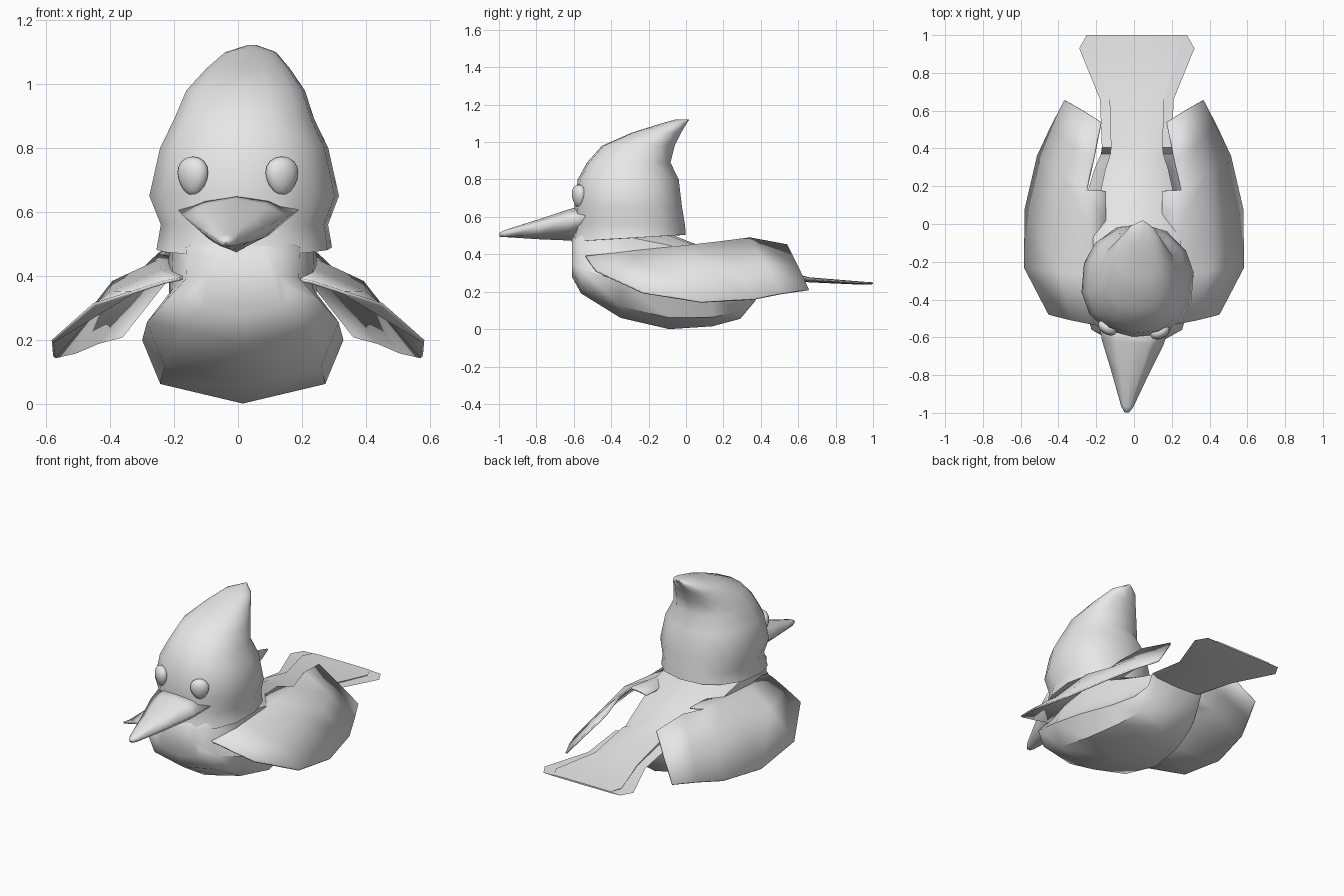
import bpy, bmesh, math
from mathutils import Matrix, Vector

cube = bpy.data.objects.get("Cube")
if cube:
    bpy.data.objects.remove(cube, do_unlink=True)

grey = bpy.data.materials.new("plain_grey")
grey.use_nodes = True
grey.diffuse_color = (0.8, 0.8, 0.8, 1)
grey.node_tree.nodes["Principled BSDF"].inputs["Base Color"].default_value = grey.diffuse_color


def finish(name, bm, angle=50, matrix=None):
    """Turn a bmesh into a smooth shaded grey object."""
    bmesh.ops.recalc_face_normals(bm, faces=bm.faces)
    if matrix:
        bm.transform(matrix)
    mesh = bpy.data.meshes.new(name)
    bm.to_mesh(mesh)
    bm.free()
    mesh.materials.append(grey)
    obj = bpy.data.objects.new(name, mesh)
    bpy.context.collection.objects.link(obj)
    bpy.ops.object.select_all(action='DESELECT')
    obj.select_set(True)
    bpy.context.view_layer.objects.active = obj
    bpy.ops.object.shade_smooth_by_angle(angle=math.radians(angle))
    return obj


def loft(rings):
    """Skin closed rings of points and cap both ends."""
    bm = bmesh.new()
    loops = [[bm.verts.new(p) for p in ring] for ring in rings]
    n = len(loops[0])
    for a, b in zip(loops, loops[1:]):
        for i in range(n):
            j = (i + 1) % n
            bm.faces.new((a[i], a[j], b[j], b[i]))
    bm.faces.new(loops[0])
    bm.faces.new(loops[-1])
    return bm


# Body and tail: one half profile scaled along y (y, top, bottom, half width)
half = [(0, 1), (.45, .98), (.74, .88), (.73, .6), (1, .39), (.82, .12), (0, 0)]
profile = half + [(-x, z) for x, z in half[-2:0:-1]]
sections = [(-.61, .485, .28, .15), (-.56, .53, .19, .24), (-.35, .56, .06, .3),
            (-.09, .51, 0, .315), (.14, .42, .015, .27), (.29, .375, .055, .225),
            (.37, .35, .15, .19), (.405, .34, .275, .185), (.66, .277, .25, .195),
            (.93, .255, .238, .305), (1, .25, .24, .265)]
finish("body_and_tail", loft(
    [[(.015 + w * x, y, b + (t - b) * z) for x, z in profile]
     for y, t, b, w in sections]))

# Head parts share a slight turn to one side
pivot = Vector((.02, -.3, 0))
turn = Matrix.Translation(pivot) @ Matrix.Rotation(math.radians(-4.8), 4, 'Z')


def rounded(value):
    """Push a sine or cosine outwards for a slightly boxy ring."""
    return math.copysign(abs(value) ** .88, value)


# Head with swept-back crest (z, front, back, half width), relative to pivot
levels = [(.485, -.315, .3, .275), (.56, -.29, .295, .262), (.65, -.298, .28, .298),
          (.8, -.28, .262, .264), (.89, -.23, .218, .22), (.98, -.15, .24, .186),
          (1.05, .01, .275, .13), (1.1, .17, .305, .08), (1.122, .25, .32, .014)]
rings = []
for k, (z, front, back, w) in enumerate(levels):
    ring = []
    for i in range(14):
        a = math.tau * i / 14
        y = (front + back) / 2 + (back - front) / 2 * rounded(math.cos(a))
        ring.append((w * rounded(math.sin(a)), y,
                     z + (.02 * math.cos(a) if k == 0 else 0)))
    rings.append(ring)
finish("head", loft(rings), matrix=turn)

# Beak: (corner y, middle y, half width, top, corner z, bottom)
beak = [(-.18, -.27, .2, .655, .615, .472), (-.33, -.33, .163, .64, .585, .474),
        (-.48, -.48, .103, .59, .55, .48), (-.67, -.67, .032, .53, .513, .492),
        (-.7, -.7, .012, .515, .508, .5)]
finish("beak", loft([[(0, ym, t), (w * .55, (yc + ym) / 2, t * .7 + c * .3), (w, yc, c),
                      (w * .55, (yc + ym) / 2, (c + b) / 2 - .01), (0, ym, b),
                      (-w * .55, (yc + ym) / 2, (c + b) / 2 - .01), (-w, yc, c),
                      (-w * .55, (yc + ym) / 2, t * .7 + c * .3)]
                     for yc, ym, w, t, c, b in beak]), 120, turn)

# Eyes: egg shapes, narrower below
for side, label in ((1, "left_eye"), (-1, "right_eye")):
    bm = bmesh.new()
    bmesh.ops.create_uvsphere(bm, u_segments=14, v_segments=9, radius=1)
    for v in bm.verts:
        taper = 1 + .2 * v.co.z
        v.co = (v.co.x * .053 * taper, v.co.y * .034 * taper, v.co.z * .061)
    bm.transform(Matrix.Translation((side * .14, -.262, .712)) @
                 Matrix.Rotation(side * .5, 4, 'Z'))
    finish(label, bm, 60, turn)

# Wings: rows from front to back, each running from the body outwards
rows = [[(.18, -.54, .39), (.23, -.53, .38), (.33, -.51, .348), (.45, -.48, .31)],
        [(.15, -.3, .41), (.24, -.28, .415), (.4, -.25, .345), (.58, -.23, .195)],
        [(.15, 0, .435), (.25, .01, .445), (.39, .04, .38), (.575, .08, .145)],
        [(.15, .175, .445), (.25, .18, .465), (.385, .27, .33), (.51, .36, .16)],
        [(.215, .34, .487), (.33, .42, .345), (.44, .51, .19)],
        [(.175, .54, .45), (.27, .6, .33), (.365, .655, .21)]]
for side, label in ((1, "left_wing"), (-1, "right_wing")):
    bm = bmesh.new()
    grid = [[bm.verts.new((side * x, y, z)) for x, y, z in row] for row in rows]
    for a, b in zip(grid, grid[1:]):
        a = a[len(a) - len(b):]
        for i in range(len(b) - 1):
            bm.faces.new((a[i], a[i + 1], b[i + 1], b[i]))
    wing = finish(label, bm)
    thick = wing.modifiers.new("thickness", 'SOLIDIFY')
    thick.thickness = .01
    thick.offset = 0
